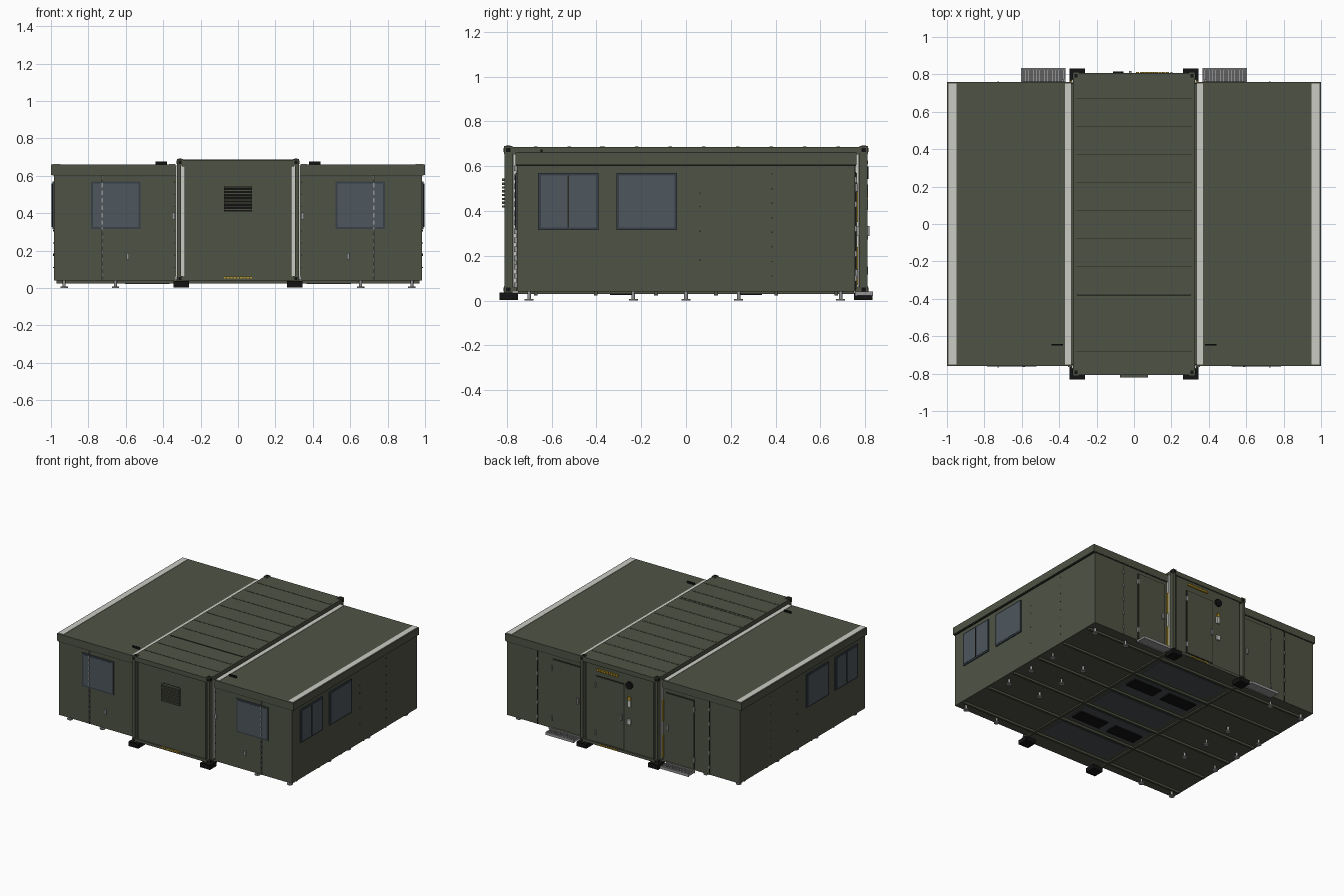
import bpy
import bmesh
import math
from mathutils import Matrix, Vector

default_cube = bpy.data.objects.get("Cube")
if default_cube:
    bpy.data.objects.remove(default_cube, do_unlink=True)


def make_material(name, red, green, blue):
    material = bpy.data.materials.new(name)
    material.use_nodes = True
    colour = (red, green, blue, 1)
    material.diffuse_color = colour
    material.node_tree.nodes["Principled BSDF"].inputs["Base Color"].default_value = colour
    return material


olive = make_material("olive paint", .078, .086, .058)
seam = make_material("dark seam", .02, .022, .015)
glass = make_material("window glass", .075, .094, .11)
frame = make_material("window frame", .04, .052, .064)
light = make_material("light seal", .6, .6, .56)
steel = make_material("grey steel", .3, .3, .3)
yellow = make_material("warning yellow", .5, .31, .02)
black = make_material("black rubber", .006, .006, .006)
underside = make_material("floor lining", .07, .08, .09)


class Part:
    """Collects primitives into one named object of one colour."""

    def __init__(self, name, material, mirror_x=False, mirror_y=False):
        self.name, self.material = name, material
        self.sides_x = (1, -1) if mirror_x else (1,)
        self.sides_y = (1, -1) if mirror_y else (1,)
        self.mesh = bmesh.new()

    def box(self, x, y, z):
        """Add a box given its (low, high) span on each axis."""
        size = Vector((x[1] - x[0], y[1] - y[0], z[1] - z[0]))
        middle = Vector((sum(x), sum(y), sum(z))) / 2
        for side_x in self.sides_x:
            for side_y in self.sides_y:
                place = Vector((middle.x * side_x, middle.y * side_y, middle.z))
                matrix = Matrix.Translation(place) @ Matrix.Diagonal((*size, 1))
                bmesh.ops.create_cube(self.mesh, size=1, matrix=matrix)
        return self

    def disc(self, centre, radius, depth, turn=0):
        """Add a short cylinder, turned about x."""
        for side_x in self.sides_x:
            for side_y in self.sides_y:
                place = Vector((centre[0] * side_x, centre[1] * side_y, centre[2]))
                matrix = Matrix.Translation(place) @ Matrix.Rotation(turn, 4, "X")
                bmesh.ops.create_cone(self.mesh, cap_ends=True, segments=12, radius1=radius,
                                      radius2=radius, depth=depth, matrix=matrix)
        return self

    def done(self):
        data = bpy.data.meshes.new(self.name)
        self.mesh.to_mesh(data)
        self.mesh.free()
        data.materials.append(self.material)
        item = bpy.data.objects.new(self.name, data)
        bpy.context.collection.objects.link(item)
        return item


def around(middle, half):
    return (middle - half, middle + half)


wing_x = (.335, .985)
wing_end = .755
wall_z = (.04, .61)

# Expanding side wings and their roofs
Part("wing_body", olive, True).box(wing_x, (-wing_end, wing_end), wall_z).done()
Part("wing_roof", olive, True).box((.335, 1), around(0, .76), (.605, .66)).done()
Part("roof_shadow_line", seam, True).box((.335, .992), around(0, .758), (.6, .605)).done()
seals = Part("roof_seal_strip", light, True)
for strip in ((.335, .37), (.95, .992)):
    seals.box(strip, around(0, .752), (.655, .663))
seals.done()
Part("roof_handle", black, True).box((.38, .44), around(-.645, .004), (.66, .675)).done()

# Central container: floor, roof and end walls
core = Part("container_shell", olive)
core.box(around(0, .325), around(0, .78), (.04, .06))
core.box(around(0, .325), around(0, .805), (.655, .685))
core.done()
Part("container_end_wall", olive, mirror_y=True).box(around(0, .285), (.77, .8), (.04, .67)).done()
posts = Part("corner_post", olive, True, True)
posts.box((.305, .325), (.775, .81), (.04, .685))
posts.box((.295, .326), (.775, .812), (.655, .69))
posts.box((.295, .326), (.775, .812), (.035, .065))
posts.done()
rails = Part("end_rail", olive, mirror_y=True)
rails.box(around(0, .3), (.79, .808), (.65, .685))
rails.box(around(0, .3), (.79, .808), (.04, .06))
rails.done()
holes = Part("casting_hole", black, True, True)
for height in (.05, .673):
    holes.box(around(.31, .008), (.81, .814), around(height, .009))
    holes.box((.325, .328), around(.793, .009), around(height, .009))
holes.box(around(.31, .008), around(.793, .01), (.688, .692))
holes.done()
Part("wing_joint_seal", light, True, True).box((.283, .334), (.755, .772), (.06, .655)).done()

# Roof sheet joints on the container
joints = Part("roof_joint", seam)
ridges = Part("roof_ridge", olive)
for step in range(10):
    at = -.67 + step * .15
    ridges.box(around(0, .31), around(at, .008), (.683, .687))
    joints.box(around(0, .31), around(at - .009, .0015), (.683, .686))
joints.box(around(0, .305), around(-.38, .004), (.683, .688))
joints.done()
ridges.done()

# Windows: front pair on each wing, two on each side wall
frames = Part("window_frame", frame, True)
panes = Part("window_pane", glass, True)
mullions = Part("window_mullion", seam, True)
low, high, rim = .315, .57, .012
sill = (low, high)
pane_z = (low + rim, high - rim)
frames.box(around(.653, .133), (-wing_end - .006, -wing_end), sill)
panes.box(around(.653, .133 - rim), (-wing_end - .008, -wing_end), pane_z)
for centre in (-.525, -.175):
    frames.box((.985, .992), around(centre, .135), sill)
    panes.box((.985, .994), around(centre, .135 - rim), pane_z)
mullions.box((.985, .996), around(-.525, .004), pane_z)
for item in (frames, panes, mullions):
    item.done()

# Folding hinges, dashed up the front and back of the wings
hinge_seam = Part("hinge_seam", seam, True, True)
hinge_seam.box(around(.727, .003), (wing_end, .757), (.04, .6))
hinge_seam.done()
hinges = Part("hinge_leaf", steel, True)
for step in range(14):
    hinges.box(around(.727, .004), (-.767, -wing_end), around(.07 + step * .04, .012))
for step in range(5):
    hinges.box(around(.727, .004), (wing_end, .762), around(.1 + step * .11, .012))
hinges.done()
latches = Part("latch_plate", steel, True)
for across, height in ((.345, .385), (.59, .17)):
    latches.box(around(across, .007), (-.765, -wing_end), around(height, .018))
latches.done()

# Bolts on the side walls and near the wing joints
bolts = Part("wall_bolt", seam, True)
for step in range(8):
    bolts.box((.985, .988), around(.385, .003), around(.11 + step * .065, .003))
    bolts.box(around(.34, .003), (-.758, -.75), around(.11 + step * .065, .003))
for height in (.18, .31, .42, .48):
    bolts.box((.985, .988), around(.063, .003), around(height, .003))
bolts.done()


# Doors on the back, with dark joints, handles and hinges
def door(name, across, wall, base, top, handle_side, mirror):
    half = .12
    Part(name + "_joint", seam, mirror).box(around(across, half), (wall, wall + .003), (base, top)).done()
    leaf = Part(name, olive, mirror)
    leaf.box(around(across, half - .005), (wall, wall + .007), (base + .005, top - .005)).done()
    fittings = Part(name + "_fittings", steel, mirror)
    grip = across + handle_side * (half - .02)
    fittings.box(around(grip, .007), (wall, wall + .018), around(.31, .022))
    for height in (base + .07, top - .07):
        fittings.box(around(across - handle_side * half, .005), (wall, wall + .012), around(height, .018))
    fittings.done()


door("wing_door", .48, wing_end, .05, .575, -1, True)
door("centre_door", .08, .8, .065, .57, -1, False)

# Grated steps under the wing doors
steps = Part("door_step", steel, True)
for edge in (.758, .831):
    steps.box((.365, .605), around(edge, .004), (.02, .04))
for count in range(17):
    steps.box(around(.369 + count * .0145, .004), (.755, .835), (.025, .04))
steps.box((.365, .605), (.76, .83), (.024, .028))
steps.done()

# Louvred vent on the front
Part("vent_backing", black).box(around(0, .075), (-.804, -.8), (.41, .545)).done()
vent = Part("vent_louvre", olive)
for count in range(8):
    vent.box(around(0, .075), (-.822, -.8), around(.42 + count * .017, .005))
vent.done()

# Warning plates and fittings on the ends
plates = Part("warning_plate", yellow)
for count in range(9):
    plates.box(around(-.07 + count * .0175, .006), (-.813, -.8), around(.055, .005))
    plates.box(around(.02 + count * .02, .008), (.8, .813), around(.617, .008))
    plates.box(around(.02 + count * .017, .006), (.8, .813), around(.05, .005))
plates.box(around(-.085, .012), (.8, .812), around(.47, .012))
plates.done()
Part("socket_cover", black).disc((-.085, .806, .57), .028, .018, math.pi / 2).done()
boxes = Part("switch_box", light)
boxes.box(around(-.085, .013), (.8, .812), around(.43, .025))
boxes.box(around(-.085, .016), (.8, .812), around(.29, .018))
boxes.done()
struts = Part("yellow_strut", yellow, True)
for span in ((.07, .24), (.35, .51)):
    struts.box((.334, .342), (.756, .768), span)
struts.done()

# Underside: joists, lining panels and fork pockets
joists = Part("floor_joist", olive)
for count in range(6):
    joists.box(around(0, .97), around(-.67 + count * .268, .008), (.024, .042))
joists.done()
Part("wing_sill", olive, True).box((.325, .345), around(0, .75), (.03, .045)).done()
linings = Part("floor_lining", underside)
for count in range(5):
    linings.box(around(0, .29), around(-.536 + count * .268, .1), (.036, .042))
linings.done()
Part("fork_pocket", black, True, True).box(around(.155, .12), around(.29, .05), (.026, .042)).done()

# Supports: black corner blocks and adjustable feet
Part("corner_block", black, True, True).box((.262, .345), (.75, .832), (.003, .036)).done()
feet = Part("levelling_foot", steel, True)
for across in (.655, .93):
    for along in (-.7, -.235, 0, .235, .69):
        feet.disc((across, along, .004), .02, .008)
        feet.disc((across, along, .022), .008, .04)
feet.done()
